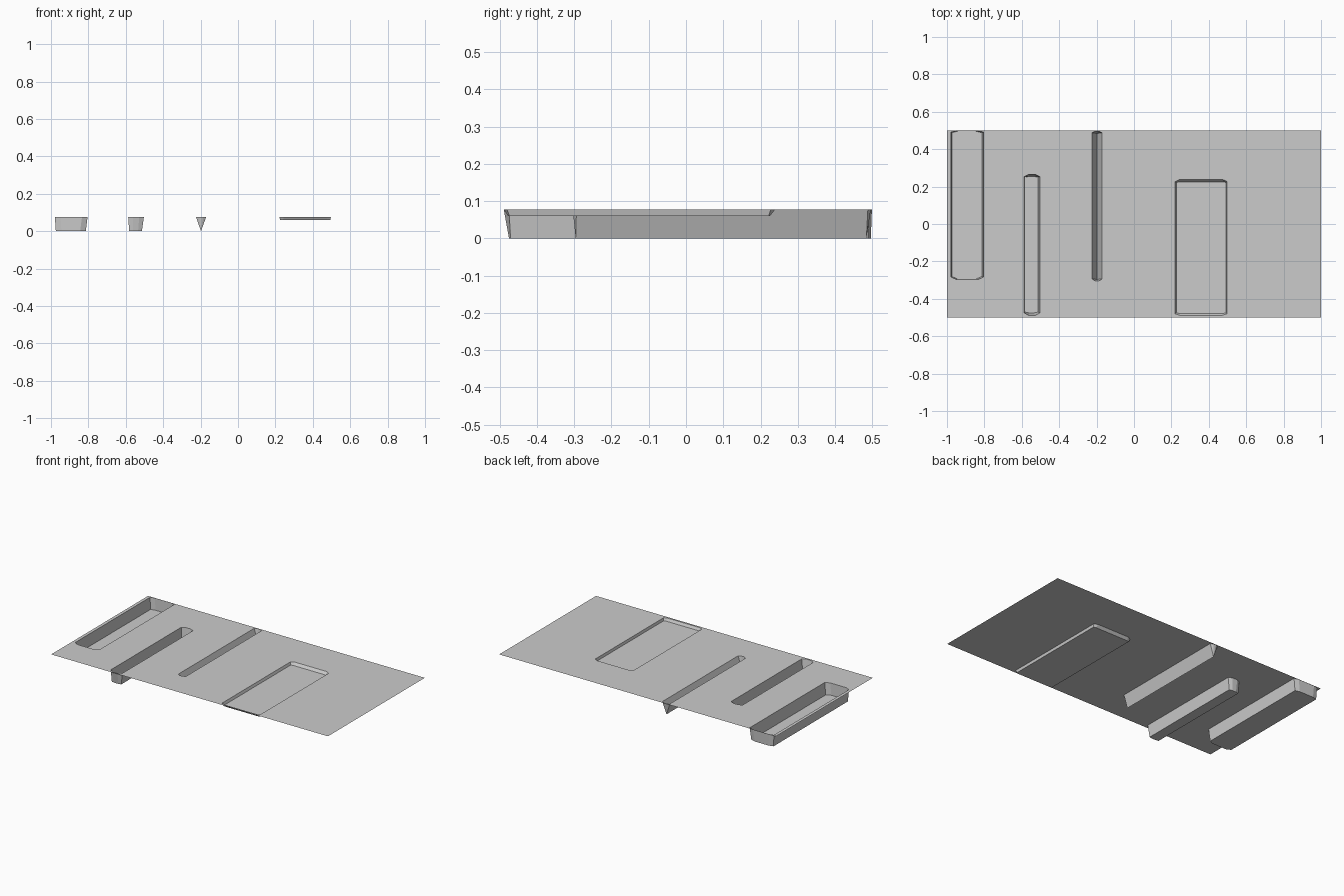
import bpy, bmesh
from mathutils import Vector

if "Cube" in bpy.data.objects:
    bpy.data.objects.remove(bpy.data.objects["Cube"])

TOP = 0.077


def make_object(name, bm):
    mesh = bpy.data.meshes.new(name)
    bm.to_mesh(mesh)
    bm.free()
    bpy.context.collection.objects.link(bpy.data.objects.new(name, mesh))


def outline(x0, x1, y0, y1, z, cx=0, front=0, back=0):
    """Rectangle with its front and back corners clipped, counter-clockwise."""
    return [Vector((x, y, z)) for x, y in (
        (x0 + cx, y0), (x1 - cx, y0), (x1, y0 + front), (x1, y1 - back),
        (x1 - cx, y1), (x0 + cx, y1), (x0, y1 - back), (x0, y0 + front))]


def groove(name, top, bottom):
    """Open trough: sloped walls between rim and floor outlines."""
    bm = bmesh.new()
    rim = [bm.verts.new(p) for p in top]
    floor = [bm.verts.new(p) for p in bottom]
    n = len(rim)
    for i in range(n):
        j = (i + 1) % n
        bm.faces.new((rim[j], rim[i], floor[i], floor[j]))
    bm.faces.new(floor)
    bmesh.ops.remove_doubles(bm, verts=bm.verts[:], dist=0.0005)
    bmesh.ops.dissolve_degenerate(bm, edges=bm.edges[:], dist=0.0005)
    make_object(name, bm)
    return top


holes = [
    # wide groove running off the back edge
    groove("wide_groove",
           outline(-0.979, -0.804, -0.297, 0.499, TOP, 0.03, 0.014, 0.008),
           outline(-0.974, -0.814, -0.294, 0.496, 0.0, 0.03, 0.014, 0.008)),
    # narrow groove running to the front edge
    groove("narrow_groove",
           outline(-0.587, -0.503, -0.489, 0.265, TOP, 0.025, 0.014, 0.012),
           outline(-0.582, -0.514, -0.475, 0.254, 0.0, 0.02, 0.004, 0.004)),
    # groove with a V-shaped section
    groove("v_groove",
           outline(-0.225, -0.17, -0.304, 0.496, TOP, 0.018, 0.01, 0.008),
           outline(-0.198, -0.198, -0.296, 0.484, 0.0)),
    # shallow rectangular pocket
    groove("shallow_pocket",
           outline(0.22, 0.497, -0.488, 0.239, TOP, 0.025, 0.008, 0.012),
           outline(0.226, 0.493, -0.478, 0.225, 0.06, 0.015, 0.004, 0.003)),
]

# flat sheet with openings over the grooves
bm = bmesh.new()
border = [Vector((x, y, TOP)) for x, y in
          ((-1, -0.5), (1, -0.5), (1, 0.5), (-1, 0.5))]
for loop in [border] + holes:
    verts = [bm.verts.new(p) for p in loop]
    for i, v in enumerate(verts):
        bm.edges.new((v, verts[(i + 1) % len(verts)]))
bmesh.ops.triangle_fill(bm, edges=bm.edges[:], use_beauty=True,
                        normal=(0, 0, 1))
for f in bm.faces:
    f.normal_update()
    if f.normal.z < 0:
        f.normal_flip()
make_object("sheet", bm)
